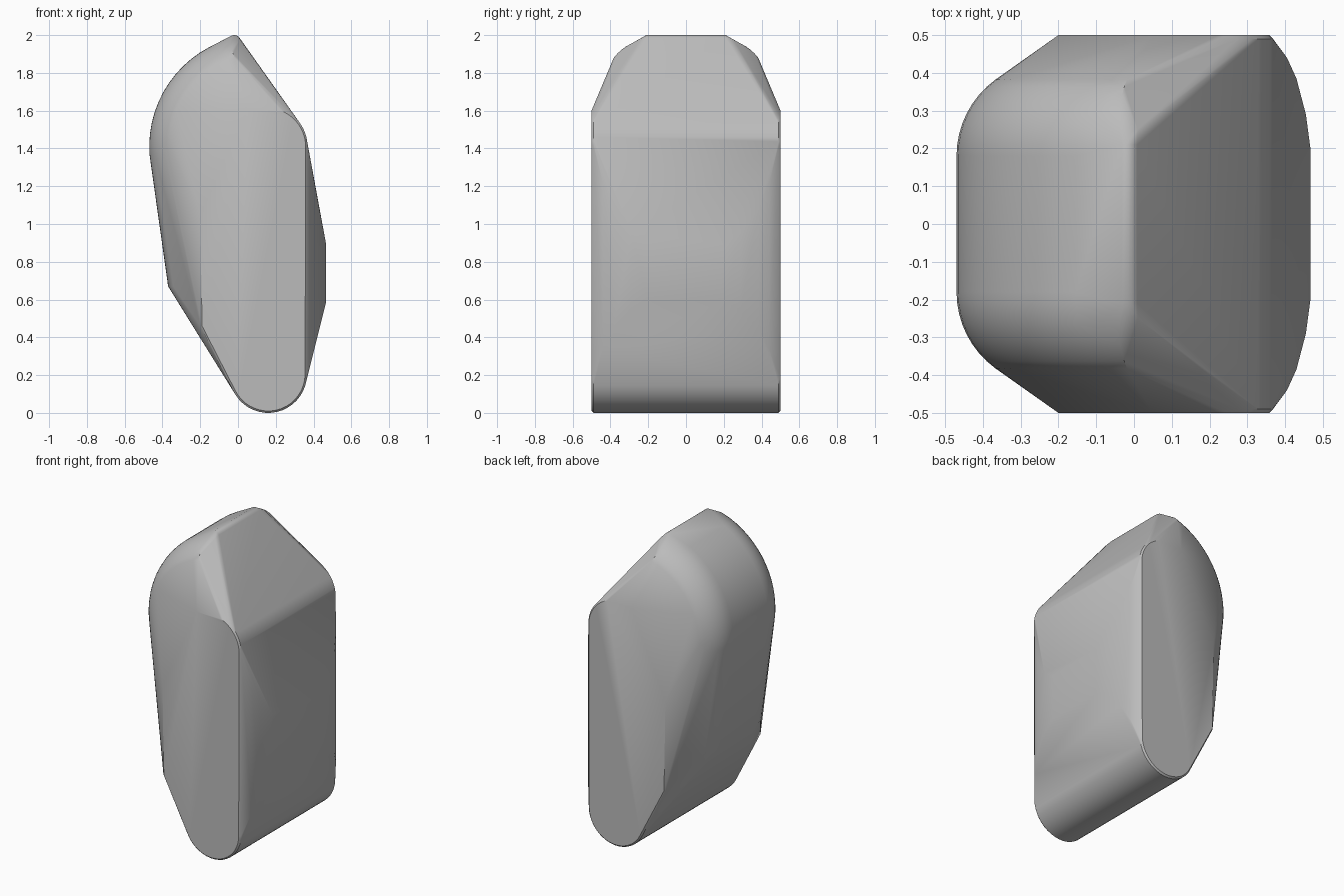
import bpy, bmesh
from math import cos, sin, radians

cube = bpy.data.objects.get("Cube")
if cube:
    bpy.data.objects.remove(cube)


def arc(cx, cz, r, a0, a1, n):
    return [(cx + r * cos(radians(a0 + (a1 - a0) * i / n)),
             cz + r * sin(radians(a0 + (a1 - a0) * i / n))) for i in range(n + 1)]


points = []


def section(profile, y):
    for side in (-y, y):
        points.extend((x, side, z) for x, z in profile)


# Rounded hump: the outline shrinks as it turns toward each end
for i in range(9):
    a = radians(54 * i / 8)
    y, inset = 0.18 + 0.25 * sin(a), 0.25 * (1 - cos(a))
    hump = arc(0.125, 1.41, 0.595 - inset, 107, 184, 14)
    section(hump + [(-0.37 + inset, 0.67)], y)

# Narrow ridge at the top
section(arc(-0.02, 1.965, 0.035, 35, 110, 5), 0.21)
section([(0.0, 1.965), (0.01, 1.977)], 0.25)

# Raised panel on the long side, bowed toward the ends
for x, y in ((0.467, 0.2), (0.455, 0.29), (0.43, 0.385), (0.405, 0.44)):
    t = (x - 0.37) / 0.097
    section([(x, 0.2 + 0.39 * t), (x, 1.4 - 0.51 * t)], y)

# Flat end caps with a thin bevelled rim
for y, inset in ((0.49, 0), (0.5, 0.01)):
    cap = arc(0.16, 0.205, 0.205 - inset, 205, 360, 18)
    cap += arc(0.155, 1.41, 0.213 - inset, 0, 70, 10)
    cap += [(0.05, 1.61 - inset), (-0.21 + inset, 1.05), (-0.2 + inset, 0.46)]
    section(cap, y)

bm = bmesh.new()
for p in points:
    bm.verts.new(p)
hull = bmesh.ops.convex_hull(bm, input=bm.verts)
unused = {v for v in hull["geom_interior"] + hull["geom_unused"]
          if isinstance(v, bmesh.types.BMVert)}
bmesh.ops.delete(bm, geom=list(unused), context='VERTS')
bmesh.ops.dissolve_limit(bm, angle_limit=radians(0.5), verts=bm.verts, edges=bm.edges)
bmesh.ops.recalc_face_normals(bm, faces=bm.faces)

mesh = bpy.data.meshes.new("rounded_block")
bm.to_mesh(mesh)
bm.free()
block = bpy.data.objects.new("rounded_block", mesh)
bpy.context.collection.objects.link(block)

grey = bpy.data.materials.new("plain grey")
grey.use_nodes = True
grey.diffuse_color = (0.5, 0.5, 0.5, 1)
grey.node_tree.nodes["Principled BSDF"].inputs["Base Color"].default_value = (0.5, 0.5, 0.5, 1)
mesh.materials.append(grey)

bpy.ops.object.select_all(action='DESELECT')
block.select_set(True)
bpy.context.view_layer.objects.active = block
bpy.ops.object.shade_smooth_by_angle(angle=radians(30))
